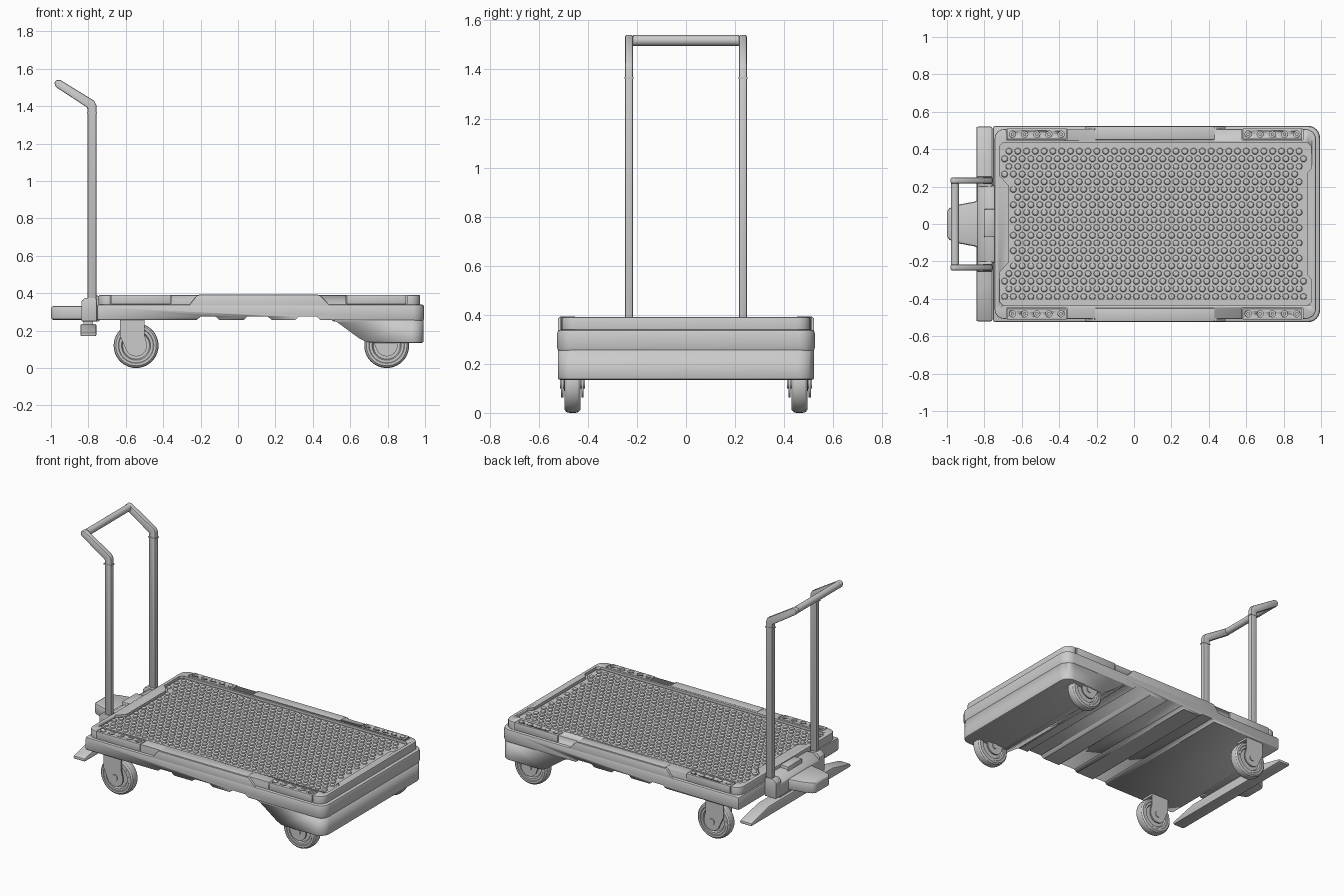
import bpy, bmesh, math

if "Cube" in bpy.data.objects:
    bpy.data.objects.remove(bpy.data.objects["Cube"])


def finish(name, bm, bevel=0.0, segs=2):
    bmesh.ops.recalc_face_normals(bm, faces=bm.faces)
    me = bpy.data.meshes.new(name)
    bm.to_mesh(me)
    bm.free()
    ob = bpy.data.objects.new(name, me)
    bpy.context.collection.objects.link(ob)
    bpy.ops.object.select_all(action='DESELECT')
    ob.select_set(True)
    bpy.context.view_layer.objects.active = ob
    if bevel:
        m = ob.modifiers.new("bevel", 'BEVEL')
        m.width, m.segments, m.limit_method = bevel, segs, 'ANGLE'
        m.angle_limit = math.radians(35)
        bpy.ops.object.modifier_apply(modifier=m.name)
    bpy.ops.object.shade_smooth_by_angle(angle=math.radians(32))
    return ob


def prism(name, pts, axis, a, b, bevel=0.0, segs=2):
    """Extrude a 2D outline along one axis from a to b."""
    put = {'x': lambda p, t: (t, p[0], p[1]),
           'y': lambda p, t: (p[0], t, p[1]),
           'z': lambda p, t: (p[0], p[1], t)}[axis]
    bm = bmesh.new()
    lo = [bm.verts.new(put(p, a)) for p in pts]
    hi = [bm.verts.new(put(p, b)) for p in pts]
    bm.faces.new(lo)
    bm.faces.new(hi)
    n = len(pts)
    for i in range(n):
        bm.faces.new((lo[i], lo[(i + 1) % n], hi[(i + 1) % n], hi[i]))
    return finish(name, bm, bevel, segs)


def rect(x0, x1, y0, y1):
    return [(x0, y0), (x1, y0), (x1, y1), (x0, y1)]


def box(name, x0, x1, y0, y1, z0, z1, bevel=0.0):
    return prism(name, rect(x0, x1, min(y0, y1), max(y0, y1)), 'z', z0, z1, bevel)


def outline(x0, x1, h, r_left, r_right, n=6):
    """Rectangle symmetric in y with separate left and right corner radii."""
    pts = []
    for cx, sy, r, a0 in ((x1 - r_right, 1, r_right, 0), (x0 + r_left, 1, r_left, 90),
                          (x0 + r_left, -1, r_left, 180), (x1 - r_right, -1, r_right, 270)):
        for i in range(n + 1 if r > 0 else 1):
            a = math.radians(a0 + 90 * i / n)
            pts.append((cx + r * math.cos(a), sy * (h - r) + r * math.sin(a)))
    return pts


def combine(ob, cutter, op='DIFFERENCE'):
    m = ob.modifiers.new("bool", 'BOOLEAN')
    m.operation, m.object, m.solver = op, cutter, 'EXACT'
    bpy.context.view_layer.objects.active = ob
    bpy.ops.object.modifier_apply(modifier=m.name)
    bpy.data.objects.remove(cutter)


def lathe(name, prof, cx, cy, cz, n=40):
    """Revolve (radius, y) points around a y-axis line."""
    bm = bmesh.new()
    vs = [bm.verts.new((cx + r, cy + y, cz)) for r, y in prof]
    es = [bm.edges.new(p) for p in zip(vs, vs[1:])]
    bmesh.ops.spin(bm, geom=vs + es, cent=(cx, cy, cz), axis=(0, 1, 0),
                   angle=2 * math.pi, steps=n, use_duplicate=False)
    bmesh.ops.remove_doubles(bm, verts=bm.verts, dist=1e-5)
    return finish(name, bm)


def cylinders(name, spots, r, z0, z1, n=16):
    bm = bmesh.new()
    for x, y in spots:
        ret = bmesh.ops.create_cone(bm, cap_ends=True, segments=n, radius1=r, radius2=r, depth=z1 - z0)
        bmesh.ops.translate(bm, verts=ret['verts'], vec=(x, y, (z0 + z1) / 2))
    return finish(name, bm)


# deck body: rounded plan, grooved underside
under = [(-0.77, 0.257)]
for g0, g1 in ((-0.22, -0.10), (0.03, 0.18), (0.305, 0.44)):
    under += [(g0, 0.257), (g0 + 0.02, 0.275), (g1 - 0.02, 0.275), (g1, 0.257)]
under += [(0.5, 0.257), (0.51, 0.25), (1.1, 0.25), (1.1, 0.4), (-0.77, 0.4)]
body = prism("deck_body", outline(-0.755, 0.995, 0.525, 0, 0.065), 'z', 0.25, 0.34, 0.014)
combine(body, prism("cutter", under, 'y', -0.7, 0.7), 'INTERSECT')

# deep skirt at the far end
skirt = prism("end_skirt", outline(0.4, 0.992, 0.522, 0, 0.065), 'z', 0.135, 0.27, 0.008)
combine(skirt, prism("cutter", [(0.5, 0.26), (0.53, 0.245), (0.65, 0.157), (0.68, 0.142), (0.72, 0.135),
                                (0.72, 0.12), (1.1, 0.12), (1.1, 0.26)], 'y', -0.7, 0.7), 'INTERSECT')

# tray with recessed floor
tray = prism("deck_tray", outline(-0.745, 0.973, 0.507, 0.05, 0.055), 'z', 0.32, 0.39, 0.006)
half = [(0.925, 0.27), (0.95, 0.30), (0.95, 0.415), (0.93, 0.435), (-0.70, 0.435),
        (-0.72, 0.415), (-0.72, 0.26), (-0.67, 0.205)]
combine(tray, prism("cutter", half + [(x, -y) for x, y in reversed(half)], 'z', 0.374, 0.45))
inner = [(x + (0.01 if x < 0 else -0.01), y - 0.01 if y > 0.4 else y + 0.006) for x, y in half]
prism("deck_floor", inner + [(x, -y) for x, y in reversed(inner)], 'z', 0.36, 0.379)

# corner plates with bolt holes, side lugs and grip strips
for s in (-1, 1):
    for x0 in (-0.683, 0.577):
        combine(tray, box("cutter", x0, x0 + 0.326, s * 0.448, s * 0.6, 0.345, 0.45))
        plate = box("corner_plate", x0 + 0.004, x0 + 0.322, s * 0.452, s * 0.511, 0.34, 0.391, 0.004)
        spots = [(x0 + 0.033 + 0.065 * i, s * 0.48) for i in range(5)]
        combine(plate, cylinders("cutter", spots, 0.017, 0.372, 0.42))
        cylinders("plate_bolts", spots, 0.009, 0.36, 0.382, 10)
    prism("side_lug", [(-0.27, 0.325), (0.5, 0.325), (0.44, 0.388), (-0.22, 0.388)],
          'y', s * 0.49, s * 0.522, 0.004)
    box("grip_strip", -0.21, 0.43, s * 0.45, s * 0.517, 0.37, 0.392, 0.003)

# anti-slip studs in staggered rows
bm = bmesh.new()
N = 10
for row in range(20):
    y = -0.388 + row * 0.0409
    for col in range(-1, 35):
        x = -0.645 + col * 0.047 + (row % 2) * 0.0235
        if x < (-0.645 if abs(y) < 0.25 else -0.695) or x > (0.9 if abs(y) < 0.3 else 0.925):
            continue
        rings = [[bm.verts.new((x + r * math.cos(2 * math.pi * i / N),
                                y + r * math.sin(2 * math.pi * i / N), z)) for i in range(N)]
                 for r, z in ((0.018, 0.378), (0.0155, 0.385), (0.009, 0.389))]
        for a, b in zip(rings, rings[1:]):
            for i in range(N):
                bm.faces.new((a[i], a[(i + 1) % N], b[(i + 1) % N], b[i]))
        bm.faces.new(rings[2])
finish("deck_studs", bm)

# casters: wheels, fork plates, axle and mount
side = [(0.03, 0.0335), (0.032, 0.018), (0.072, 0.018), (0.078, 0.029), (0.092, 0.029),
        (0.095, 0.032), (0.108, 0.032), (0.117, 0.024), (0.12, 0.012)]
wheel = [(0, 0.0335)] + side + [(r, -y) for r, y in reversed(side)] + [(0, -0.0335)]
for cx in (-0.545, 0.795):
    for s in (-1, 1):
        cy = s * 0.463
        lathe("caster_wheel", wheel, cx, cy, 0.12)
        fork = [(cx - 0.085, 0.262), (cx - 0.085, 0.17)]
        fork += [(cx + 0.058 * math.cos(math.radians(a)), 0.12 + 0.058 * math.sin(math.radians(a)))
                 for a in range(195, 376, 15)]
        fork += [(cx + 0.045, 0.18), (cx + 0.045, 0.262)]
        for t in (-1, 1):
            yf = cy + t * 0.037
            prism("caster_fork", fork, 'y', yf, yf + t * 0.009)
        box("caster_mount", cx - 0.085, cx + 0.045, cy - 0.046, cy + 0.046, 0.244, 0.262)
        lathe("caster_axle", [(0, -0.051), (0.02, -0.051), (0.02, 0.051), (0, 0.051)], cx, cy, 0.12, 16)

# handle: bent flat posts, hinges and cross bar
post = [(-0.805, 0.26), (-0.757, 0.26), (-0.757, 1.405), (-0.768, 1.428), (-0.95, 1.54),
        (-0.97, 1.541), (-0.982, 1.525), (-0.975, 1.503), (-0.805, 1.392)]
hinge = [(-0.838, 0.25), (-0.755, 0.25), (-0.755, 0.365), (-0.765, 0.375), (-0.82, 0.375), (-0.838, 0.355)]
for s in (-1, 1):
    prism("handle_post", post, 'y', s * 0.216, s * 0.248, 0.007)
    prism("handle_hinge", hinge, 'y', s * 0.2, s * 0.256, 0.004)
    box("post_joint", -0.808, -0.754, s * 0.214, s * 0.25, 1.362, 1.369)
lathe("handle_bar", [(0, -0.217), (0.022, -0.217), (0.022, 0.217), (0, 0.217)], -0.957, 0, 1.518, 24)

# hinge housing, latch and foot pedal
prism("hinge_housing", [(-0.838, 0.25), (-0.74, 0.25), (-0.74, 0.37), (-0.785, 0.37), (-0.838, 0.335)],
      'y', -0.205, 0.205, 0.006)
box("latch_block", -0.803, -0.745, -0.07, 0.08, 0.3, 0.387, 0.006)
ped = [(-0.82, 0.135), (-0.85, 0.12), (-0.93, 0.105), (-0.985, 0.085), (-1.0, 0.07)]
pedal = prism("foot_pedal", ped + [(x, -y) for x, y in reversed(ped)], 'z', 0.258, 0.332, 0.012)
combine(pedal, prism("cutter", [(-1.02, 0.31), (-0.975, 0.34), (-1.02, 0.34)], 'y', -0.3, 0.3))

# bumper bar low at the handle end
bar = [(-0.52, 0.17), (0.52, 0.17), (0.52, 0.19), (0.33, 0.235), (-0.33, 0.235), (-0.52, 0.19)]
prism("bumper_bar", bar, 'x', -0.843, -0.757, 0.008)
box("bumper_neck", -0.825, -0.775, -0.2, 0.2, 0.225, 0.262)
